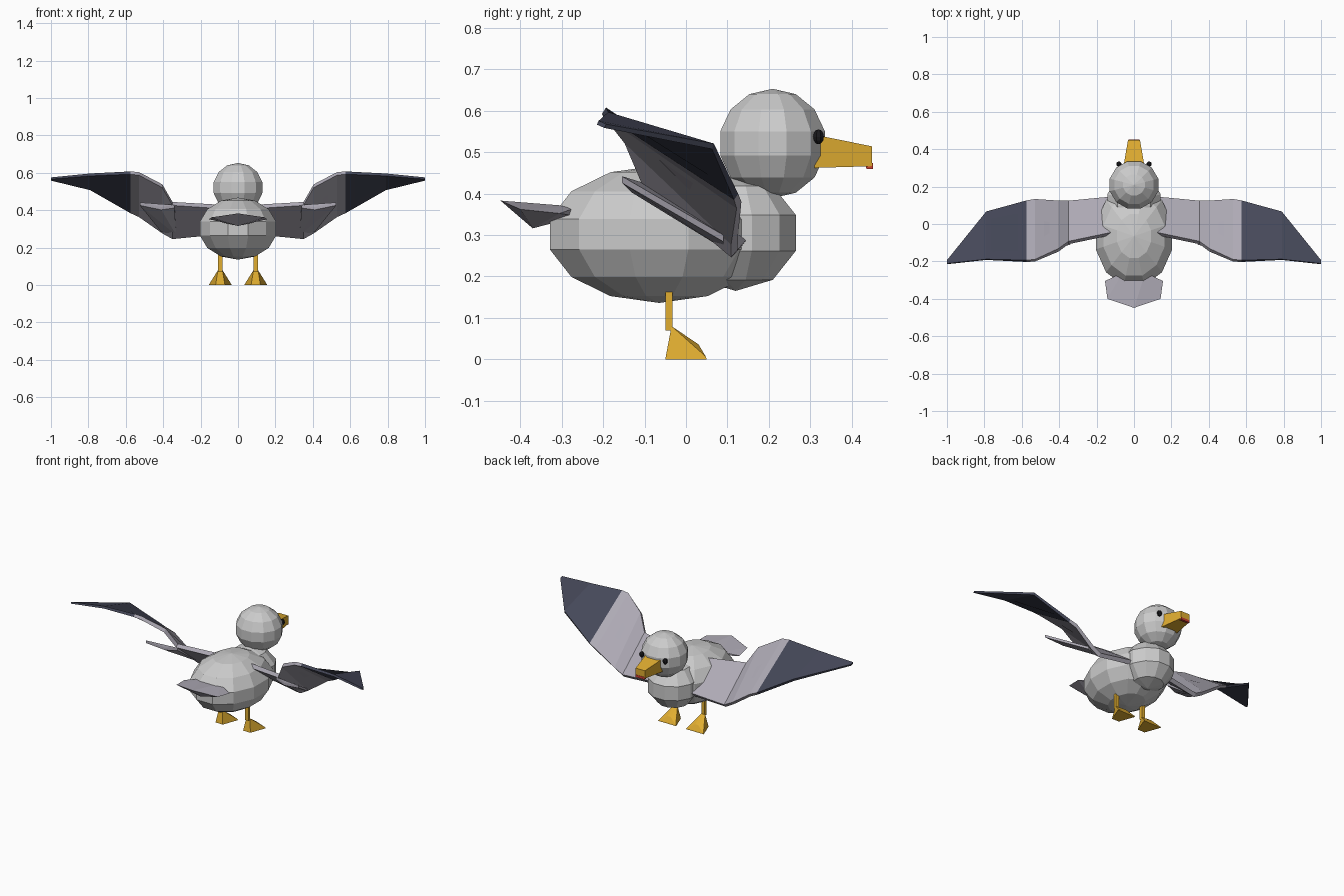
import bpy, bmesh, math
from mathutils import Matrix, Vector

if "Cube" in bpy.data.objects:
    bpy.data.objects.remove(bpy.data.objects["Cube"])


def material(name, rgb):
    m = bpy.data.materials.new(name)
    m.diffuse_color = (*rgb, 1)
    m.use_nodes = True
    m.node_tree.nodes["Principled BSDF"].inputs["Base Color"].default_value = m.diffuse_color
    return m


ORANGE = material("orange", (0.75, 0.42, 0.03))
RED = material("red", (0.6, 0.05, 0.03))
BLACK = material("black", (0.01, 0.01, 0.012))
NAVY = material("navy", (0.06, 0.065, 0.1))
LILAC = material("pale_lilac", (0.42, 0.4, 0.46))


def finish(name, bm, mat=None, mirror=False):
    bmesh.ops.recalc_face_normals(bm, faces=bm.faces[:])
    me = bpy.data.meshes.new(name)
    bm.to_mesh(me)
    bm.free()
    ob = bpy.data.objects.new(name, me)
    bpy.context.collection.objects.link(ob)
    if mat:
        me.materials.append(mat)
    if mirror:
        ob.modifiers.new("mirror", "MIRROR").use_mirror_merge = False
    return ob


def ball(name, loc, radii, rings, segs=12, mat=None, mirror=False):
    bm = bmesh.new()
    bmesh.ops.create_uvsphere(bm, u_segments=segs, v_segments=rings, radius=1)
    m = (Matrix.Translation(loc) @ Matrix.Diagonal((*radii, 1))
         @ Matrix.Rotation(math.pi / segs, 4, "Z"))
    bm.transform(m)
    return finish(name, bm, mat, mirror)


def hull(name, pts, mat=None, mirror=False):
    bm = bmesh.new()
    for p in pts:
        bm.verts.new(p)
    bmesh.ops.convex_hull(bm, input=bm.verts[:])
    bmesh.ops.dissolve_limit(bm, angle_limit=0.01, verts=bm.verts[:], edges=bm.edges[:])
    return finish(name, bm, mat, mirror)


def frustum(name, a, b, mat, mirror=False, cx=0):
    # each end: (half width, y, z low, z high)
    return hull(name, [(cx + s * w, y, z) for w, y, lo, hi in (a, b)
                       for s in (-1, 1) for z in (lo, hi)], mat, mirror)


def wing(name, sections, mat):
    # each section: x, leading y, z, trailing y, z
    bm = bmesh.new()
    loops = []
    for x, yl, zl, yt, zt, t in sections:
        n = Vector((0, zl - zt, yt - yl)).normalized() * t
        if n.z < 0:
            n = -n
        lead, trail = Vector((x, yl, zl)), Vector((x, yt, zt))
        loops.append([bm.verts.new(p) for p in (lead - n, lead + n, trail + n, trail - n)])
    for a, b in zip(loops, loops[1:]):
        for i in range(4):
            j = (i + 1) % 4
            bm.faces.new((a[i], a[j], b[j], b[i]))
    bm.faces.new(loops[0])
    bm.faces.new(loops[-1])
    return finish(name, bm, mat, True)


# Body, breast, head, eyes
ball("body", (0, -0.065, 0.302), (0.217, 0.28, 0.166), 7)
ball("breast", (0, 0.12, 0.305), (0.155, 0.158, 0.14), 5)
ball("head", (0, 0.209, 0.521), (0.138, 0.134, 0.132), 7)
ball("eyes", (0.081, 0.32, 0.537), (0.015, 0.014, 0.018), 6, 8, BLACK, True)

# Beak with red spot below the tip
frustum("beak", (0.056, 0.31, 0.462, 0.542), (0.032, 0.449, 0.466, 0.514), ORANGE)
frustum("beak_spot", (0.03, 0.435, 0.46, 0.474), (0.03, 0.451, 0.459, 0.474), RED)

# Legs and webbed feet
frustum("legs", (0.011, -0.05, 0.07, 0.18), (0.011, -0.032, 0.07, 0.18), ORANGE, True, 0.095)
foot = [(-0.04, 0)]
hull("feet", [(0.095 + s * w, y, z) for s in (-1, 1) for w, y, z in
              ((0.012, -0.035, 0.08), (0.025, -0.05, 0), (0.062, 0.05, 0),
               (0.058, 0.048, 0.006), (0.01, 0.03, 0.036))], ORANGE, True)

# Tail
hull("tail", [(s * x, y, z) for s in (-1, 1) for x, y, z in
              ((0.155, -0.305, 0.352), (0.142, -0.4, 0.362), (0.001, -0.448, 0.383),
               (0.001, -0.37, 0.316), (0.06, -0.26, 0.345), (0.06, -0.26, 0.368))], LILAC)

# Wings: inner part, dark tips, covert flap under the elbow
joint = (0.575, 0.121, 0.392, -0.198, 0.6, 0.009)
wing("inner_wings", [(0.11, 0.14, 0.28, -0.05, 0.42, 0.013),
                     (0.35, 0.117, 0.255, -0.1, 0.435, 0.012),
                     (0.405, 0.117, 0.285, -0.14, 0.53, 0.012),
                     (0.53, 0.128, 0.372, -0.195, 0.596, 0.01), joint], LILAC)
wing("wing_tips", [joint, (0.79, 0.065, 0.514, -0.19, 0.59, 0.007),
                   (1.0, -0.195, 0.563, -0.213, 0.571, 0.005)], NAVY)
hull("wing_flaps", [(x, y, z + d) for d in (-0.008, 0.008) for x, y, z in
                    ((0.33, 0.09, 0.275), (0.41, 0.09, 0.292), (0.525, -0.155, 0.434),
                     (0.34, -0.11, 0.42), (0.41, -0.13, 0.41))], LILAC, True)
